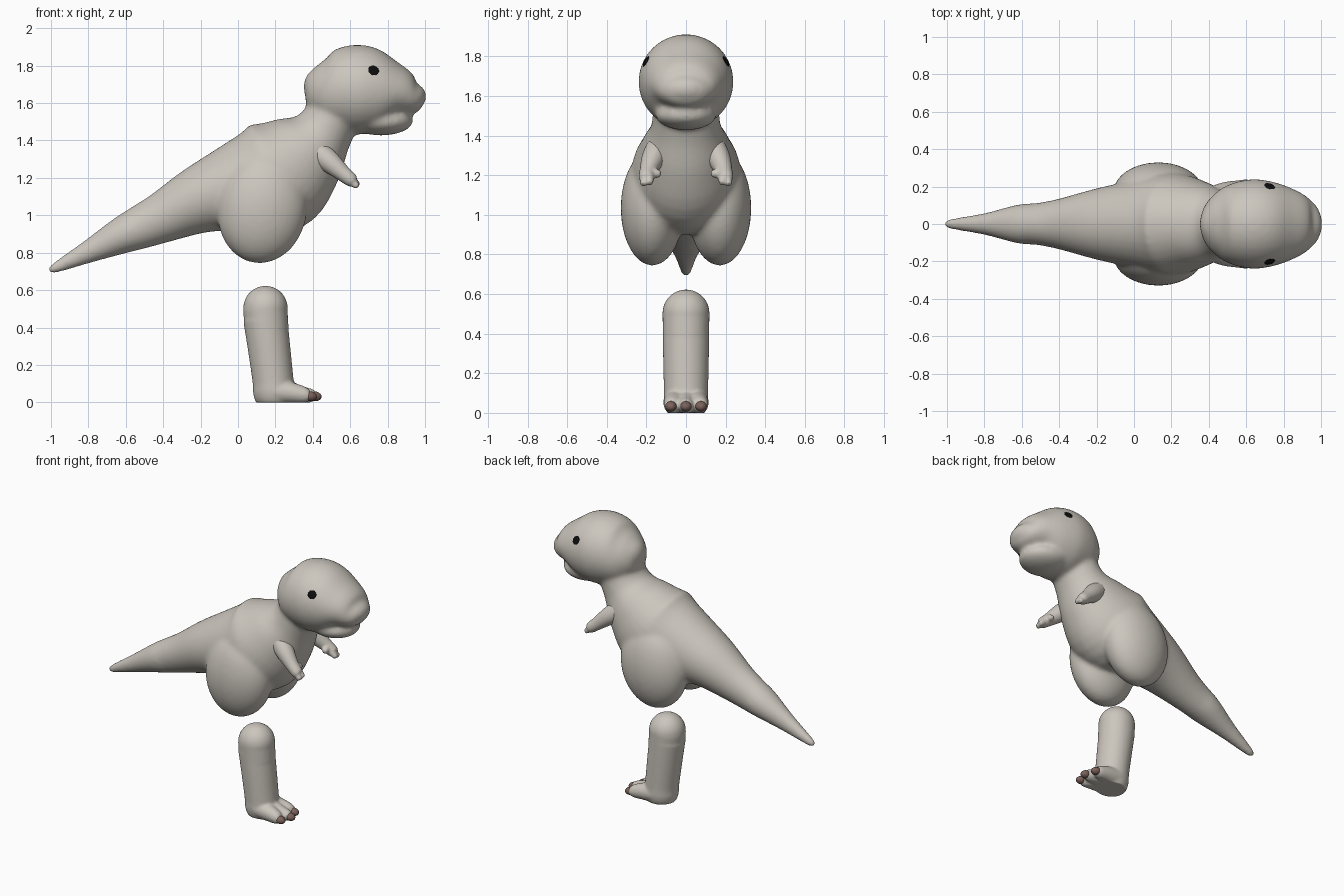
import bpy, bmesh, math
from mathutils import Vector, Matrix

if "Cube" in bpy.data.objects:
    bpy.data.objects.remove(bpy.data.objects["Cube"])


def material(name, rgb):
    m = bpy.data.materials.new(name)
    m.diffuse_color = (*rgb, 1)
    m.use_nodes = True
    m.node_tree.nodes["Principled BSDF"].inputs["Base Color"].default_value = m.diffuse_color
    return m


SKIN = material("stone grey", (0.60, 0.565, 0.51))
CLAW = material("claw brown", (0.20, 0.125, 0.105))
BLACK = material("eye black", (0.004, 0.004, 0.004))


def catmull(a, b, c, d, t):
    return 0.5 * (2 * b + (c - a) * t + (2 * a - 5 * b + 4 * c - d) * t * t
                  + (3 * b - a - 3 * c + d) * t ** 3)


def loft(bm, stations, steps=5, sides=32):
    """Tube through stations (x, y, z, half width, half height), smoothly interpolated."""
    s = [stations[0]] + list(stations) + [stations[-1]]
    path = []
    for i in range(1, len(s) - 2):
        for k in range(steps):
            path.append([catmull(*(s[i + j][n] for j in (-1, 0, 1, 2)), k / steps)
                         for n in range(5)])
    path.append(list(stations[-1]))
    rings = []
    for i, p in enumerate(path):
        a, b = path[max(i - 1, 0)], path[min(i + 1, len(path) - 1)]
        d = (Vector(b[:3]) - Vector(a[:3])).normalized()
        side = Vector((0, 1, 0))
        side = (side - d * side.dot(d)).normalized()
        up = d.cross(side)
        w, h = max(p[3], 0.004), max(p[4], 0.004)
        rings.append([bm.verts.new(Vector(p[:3]) + side * w * math.cos(t) + up * h * math.sin(t))
                      for t in (2 * math.pi * k / sides for k in range(sides))])
    for r, q in zip(rings, rings[1:]):
        for k in range(sides):
            n = (k + 1) % sides
            bm.faces.new((r[k], r[n], q[n], q[k]))
    bm.faces.new(rings[0][::-1])
    bm.faces.new(rings[-1])


def ball(bm, centre, radii, turn=Matrix()):
    m = Matrix.Translation(centre) @ turn @ Matrix.Diagonal((*radii, 1))
    bmesh.ops.create_uvsphere(bm, u_segments=32, v_segments=20, radius=1, matrix=m)


def finish(name, bm, mat, voxel=0, smooth=0):
    """Make an object; optionally fuse its shells and soften the joins."""
    bmesh.ops.recalc_face_normals(bm, faces=bm.faces)
    me = bpy.data.meshes.new(name)
    bm.to_mesh(me)
    bm.free()
    ob = bpy.data.objects.new(name, me)
    bpy.context.collection.objects.link(ob)
    if voxel:
        r = ob.modifiers.new("fuse", 'REMESH')
        r.mode, r.voxel_size = 'VOXEL', voxel
        f = ob.modifiers.new("soften", 'SMOOTH')
        f.factor, f.iterations = 0.5, smooth
        dg = bpy.context.evaluated_depsgraph_get()
        me = bpy.data.meshes.new_from_object(ob.evaluated_get(dg))
        ob.modifiers.clear()
        ob.data = me
    me.materials.clear()
    me.materials.append(mat)
    for p in me.polygons:
        p.use_smooth = True
        p.material_index = 0
    return ob


# Body: tail, torso and neck as one loft, plus thighs and head
bm = bmesh.new()
loft(bm, [(-1.012, 0, 0.700, 0.012, 0.014), (-0.985, 0, 0.715, 0.027, 0.028),
          (-0.80, 0, 0.805, 0.058, 0.062), (-0.62, 0, 0.893, 0.104, 0.100),
          (-0.52, 0, 0.937, 0.112, 0.118), (-0.40, 0, 0.990, 0.135, 0.138),
          (-0.20, 0, 1.085, 0.190, 0.185), (0.0, 0, 1.150, 0.235, 0.245),
          (0.20, 0, 1.210, 0.275, 0.310), (0.36, 0, 1.335, 0.225, 0.240),
          (0.46, 0, 1.450, 0.175, 0.160), (0.54, 0, 1.600, 0.165, 0.145)])
for s in (-1, 1):
    ball(bm, (0.13, s * 0.17, 1.035), (0.24, 0.16, 0.293), Matrix.Rotation(0.15, 4, 'Y'))
# Head: cranium tapering to the snout, then the lower jaw
loft(bm, [(0.350, 0, 1.680, 0.01, 0.01), (0.372, 0, 1.680, 0.085, 0.085),
          (0.42, 0, 1.673, 0.150, 0.143), (0.50, 0, 1.665, 0.208, 0.208),
          (0.63, 0, 1.672, 0.240, 0.240), (0.75, 0, 1.665, 0.224, 0.217),
          (0.85, 0, 1.655, 0.188, 0.150), (0.93, 0, 1.632, 0.142, 0.098),
          (0.98, 0, 1.632, 0.092, 0.058), (1.006, 0, 1.630, 0.03, 0.02)])
ball(bm, (0.765, 0, 1.505), (0.172, 0.155, 0.078))
body = finish("body", bm, SKIN, 0.012, 18)

# Arms: short tapered limb with two fingers and a thumb
for s, label in ((-1, "near"), (1, "far")):
    bm = bmesh.new()
    loft(bm, [(0.42, s * 0.13, 1.34, 0.07, 0.07), (0.49, s * 0.165, 1.285, 0.06, 0.06),
              (0.56, s * 0.19, 1.225, 0.044, 0.044), (0.61, s * 0.20, 1.185, 0.038, 0.036),
              (0.625, s * 0.20, 1.175, 0.02, 0.02)], sides=20)
    for tip, r in (((0.640, s * 0.218, 1.152), 0.021), ((0.645, s * 0.183, 1.158), 0.021),
                   ((0.590, s * 0.128, 1.205), 0.021)):
        loft(bm, [(0.575, s * 0.19, 1.215, 0.03, 0.03),
                  ((0.575 + tip[0]) / 2, (s * 0.19 + tip[1]) / 2, (1.215 + tip[2]) / 2, 0.027, 0.027),
                  (*tip, r * 0.7, r * 0.7)], sides=16)
    finish(label + "_arm", bm, SKIN, 0.006, 6)

# Eyes: thin black discs laid on the head surface
for s, label in ((-1, "near"), (1, "far")):
    hit, loc, nor, _ = body.ray_cast(Vector((0.725, s, 1.775)), Vector((0, -s, 0)))
    if not hit:
        loc, nor = Vector((0.725, s * 0.2, 1.775)), Vector((0, s, 0))
    bm = bmesh.new()
    ball(bm, loc, (0.029, 0.029, 0.0045), nor.to_track_quat('Z', 'Y').to_matrix().to_4x4())
    finish(label + "_eye", bm, BLACK)

# Single central leg: round-topped column, heel and three toes
bm = bmesh.new()
loft(bm, [(0.145, 0, 0.45, 0.118, 0.118), (0.165, 0, 0.30, 0.116, 0.114),
          (0.187, 0, 0.12, 0.112, 0.110), (0.192, 0, 0.06, 0.112, 0.112),
          (0.194, 0, 0.015, 0.102, 0.104), (0.194, 0, -0.02, 0.08, 0.085)])
ball(bm, (0.147, 0, 0.504), (0.119, 0.119, 0.119))
loft(bm, [(0.145, 0, 0.505, 0.119, 0.119), (0.155, 0, 0.38, 0.117, 0.117)])
TOES = ((-0.074, 0.385), (0, 0.41), (0.074, 0.385))
for y, x in TOES:
    loft(bm, [(0.20, y * 0.6, 0.06, 0.07, 0.07), (0.29, y * 0.8, 0.05, 0.056, 0.056),
              (0.35, y * 0.95, 0.04, 0.043, 0.045), (x - 0.01, y, 0.036, 0.035, 0.034),
              (x + 0.005, y, 0.035, 0.02, 0.02)], sides=20)
leg = finish("leg", bm, SKIN, 0.008, 10)
for v in leg.data.vertices:      # flat sole
    v.co.z = max(v.co.z, 0.0)

# Claws on the toe tips
bm = bmesh.new()
for y, x in TOES:
    ball(bm, (x, y * 1.03, 0.033), (0.037, 0.029, 0.026), Matrix.Rotation(0.15, 4, 'Y'))
finish("toe_claws", bm, CLAW)
